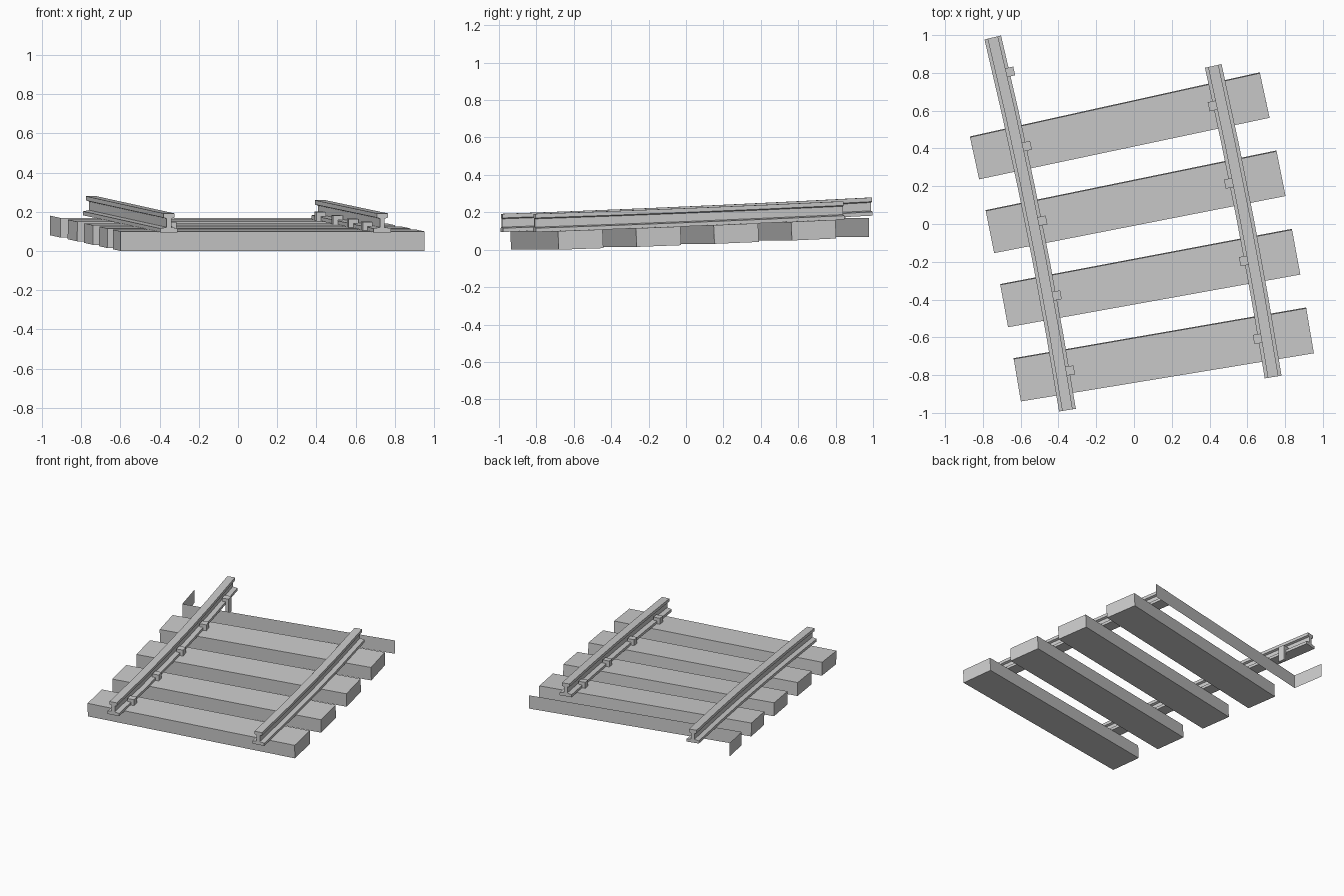
import bpy, bmesh
from math import cos, sin

if "Cube" in bpy.data.objects:
    bpy.data.objects.remove(bpy.data.objects["Cube"])

# The track bends around a far centre and climbs gently
CX, CY = -26.324, -5.166
R_IN, R_OUT = 26.07, 27.642      # sleeper ends
A0, STEP = 0.163, 0.0153         # first sleeper angle, sleeper spacing
DEPTH = 0.00875                  # sleeper width as an angle
R_LEFT, R_RIGHT = 26.306, 27.409  # rail centre lines


def place(r, a, h):
    """Track coordinates (radius, angle, height) to world."""
    t = (a - A0) * R_IN
    return (CX + r * cos(a), CY + r * sin(a), h + 0.036 * t + 0.0043 * t * t)


def sweep(name, profile, angles, lean=0.0):
    """Extrude a (radius, height) profile through a list of angles."""
    bm = bmesh.new()
    rings = [[bm.verts.new(place(r, a - lean * h / R_IN, h)) for r, h in profile]
             for a in angles]
    n = len(profile)
    for p, q in zip(rings, rings[1:]):
        for i in range(n):
            j = (i + 1) % n
            bm.faces.new((p[i], p[j], q[j], q[i]))
    bm.faces.new(rings[0][::-1])
    bm.faces.new(rings[-1])
    bmesh.ops.recalc_face_normals(bm, faces=bm.faces)
    return finish(name, bm)


def finish(name, bm):
    me = bpy.data.meshes.new(name)
    bm.to_mesh(me)
    bm.free()
    ob = bpy.data.objects.new(name, me)
    bpy.context.collection.objects.link(ob)
    return ob


# Four full sleepers
box = [(R_IN, 0), (R_OUT, 0), (R_OUT, 0.1), (R_IN, 0.1)]
for i in range(4):
    a = A0 + i * STEP
    sweep(f"sleeper_{i + 1}", box, [a, a + DEPTH], lean=0.04)

# Fifth sleeper: only its front and left end faces exist
bm = bmesh.new()
a = A0 + 4 * STEP
path = [(R_OUT, a), (R_IN, a), (R_IN, a + DEPTH)]
low = [bm.verts.new(place(r, t, 0)) for r, t in path]
high = [bm.verts.new(place(r, t, 0.1)) for r, t in path]
for k in range(2):
    bm.faces.new((low[k + 1], low[k], high[k], high[k + 1]))
finish("end_sleeper_shell", bm)

# Rails with an I-shaped section, the left one a segment longer
half = [(0.045, 0.098), (0.045, 0.118), (0.012, 0.124), (0.012, 0.168),
        (0.028, 0.173), (0.028, 0.195)]
section = half + [(-x, z) for x, z in reversed(half)]
for name, r0, segs in (("left_rail", R_LEFT, 5), ("right_rail", R_RIGHT, 4)):
    sweep(name, [(r0 + x, z) for x, z in section],
          [0.1596 + k * STEP for k in range(segs + 1)])

# Hooked clips on the inner foot of each rail
hook = [(0.046, 0.03), (0.07, 0.03), (0.07, 0.145), (0.02, 0.145),
        (0.02, 0.122), (0.046, 0.122)]
for side, r0, sgn, count in (("left", R_LEFT, 1, 5), ("right", R_RIGHT, -1, 4)):
    for i in range(count):
        mid = A0 + i * STEP + DEPTH / 2
        sweep(f"{side}_clip_{i + 1}", [(r0 + sgn * x, z) for x, z in hook],
              [mid - 0.0009, mid + 0.0009])
